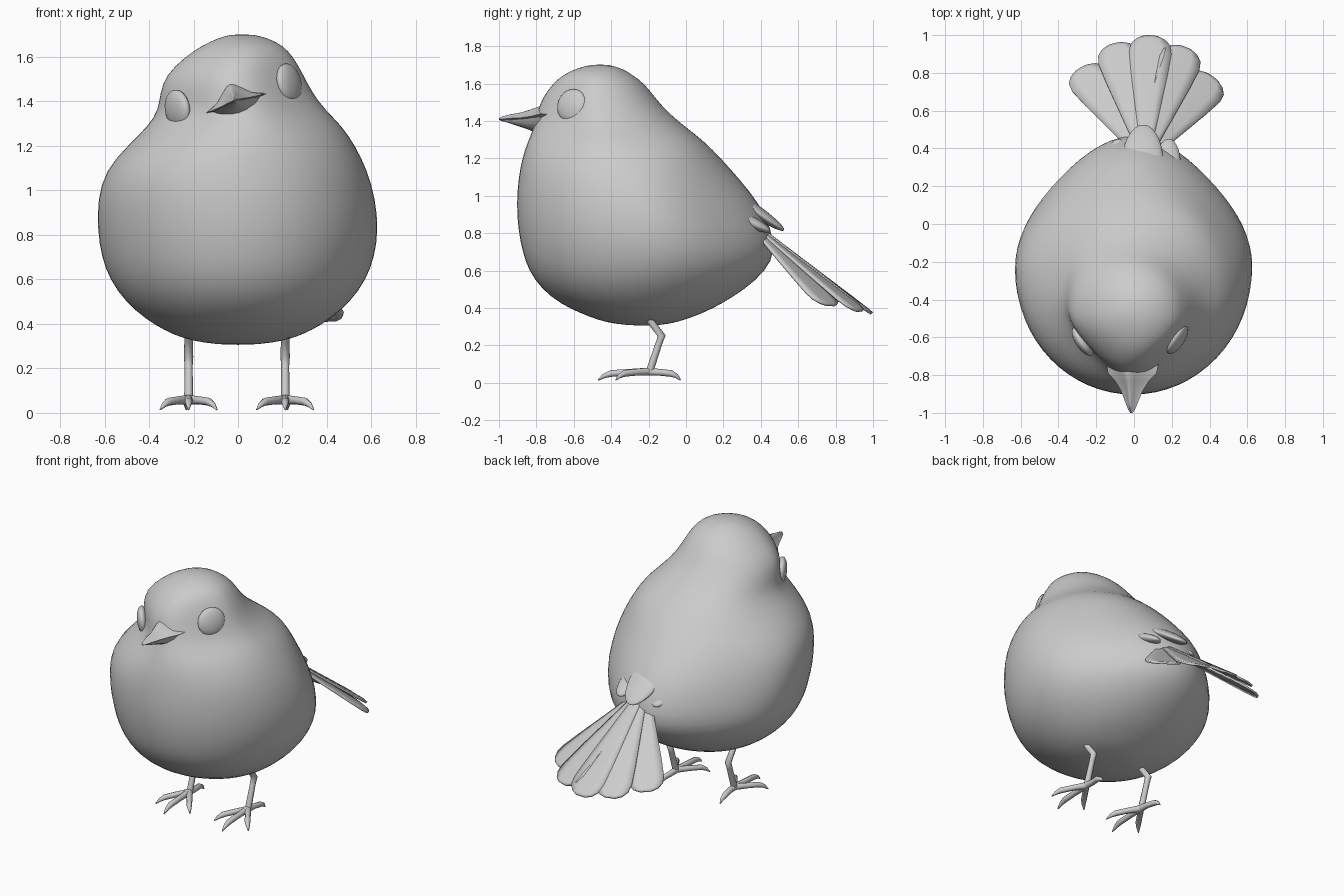
import bpy, math
from mathutils import Vector, Matrix

if "Cube" in bpy.data.objects:
    bpy.data.objects.remove(bpy.data.objects["Cube"])


def make(name, verts, faces, subsurf=0, angle=60):
    me = bpy.data.meshes.new(name)
    me.from_pydata([tuple(v) for v in verts], [], faces)
    ob = bpy.data.objects.new(name, me)
    bpy.context.collection.objects.link(ob)
    if subsurf:
        m = ob.modifiers.new("smooth", 'SUBSURF')
        m.levels = m.render_levels = subsurf
    smooth(ob, angle)
    return ob


def smooth(ob, angle):
    bpy.ops.object.select_all(action='DESELECT')
    ob.select_set(True)
    bpy.context.view_layer.objects.active = ob
    bpy.ops.object.shade_smooth_by_angle(angle=math.radians(angle))


def loft(name, rings, subsurf=0, angle=60):
    n = len(rings[0])
    faces = [(r * n + i, r * n + (i + 1) % n, (r + 1) * n + (i + 1) % n, (r + 1) * n + i)
             for r in range(len(rings) - 1) for i in range(n)]
    faces.append(tuple(reversed(range(n))))
    faces.append(tuple(range((len(rings) - 1) * n, len(rings) * n)))
    return make(name, [v for ring in rings for v in ring], faces, subsurf, angle)


def tube(name, pts, radii):
    cu = bpy.data.curves.new(name, 'CURVE')
    cu.dimensions = '3D'
    cu.bevel_depth = 1.0
    cu.bevel_resolution = 2
    cu.use_fill_caps = True
    sp = cu.splines.new('POLY')
    sp.points.add(len(pts) - 1)
    for p, co, r in zip(sp.points, pts, radii):
        p.co = (*co, 1)
        p.radius = r
    ob = bpy.data.objects.new(name, cu)
    bpy.context.collection.objects.link(ob)
    bpy.ops.object.select_all(action='DESELECT')
    ob.select_set(True)
    bpy.context.view_layer.objects.active = ob
    bpy.ops.object.convert(target='MESH')
    smooth(bpy.context.object, 60)


def ellipsoid(name, centre, axis, scale, up='Y'):
    bpy.ops.mesh.primitive_uv_sphere_add(segments=24, ring_count=14, radius=1)
    ob = bpy.context.object
    ob.name = name
    rot = Vector(axis).to_track_quat('Z', up).to_matrix().to_4x4()
    ob.matrix_world = Matrix.Translation(centre) @ rot @ Matrix.Diagonal((*scale, 1))
    smooth(ob, 180)


# Body and tilted head: z, left x, right x, front y, back y, front taper, back taper
levels = [
    (.306, -.05, .05, -.27, -.18, 0, 0), (.314, -.15, .15, -.38, -.09, 0, 0),
    (.335, -.25, .25, -.47, -.01, 0, 0), (.372, -.335, .335, -.565, .09, 0, 0),
    (.42, -.415, .415, -.67, .19, 0, 0), (.50, -.51, .51, -.775, .32, 0, .08),
    (.60, -.58, .58, -.845, .435, 0, .16), (.70, -.617, .617, -.878, .485, 0, .22),
    (.82, -.635, .635, -.902, .465, 0, .24), (.96, -.635, .622, -.91, .40, 0, .24),
    (1.09, -.60, .585, -.90, .29, 0, .15), (1.20, -.50, .53, -.88, .19, .05, .02),
    (1.29, -.405, .47, -.85, .10, .15, -.08), (1.36, -.36, .395, -.82, .01, .3, -.05),
    (1.44, -.352, .335, -.80, -.09, .3, 0), (1.52, -.325, .295, -.775, -.16, .3, 0),
    (1.60, -.24, .25, -.715, -.22, .2, 0), (1.65, -.165, .205, -.655, -.29, .1, 0),
    (1.685, -.09, .135, -.575, -.35, 0, 0), (1.702, -.03, .065, -.50, -.42, 0, 0)]
rings = []
for z, xl, xr, yf, yb, kf, kb in levels:
    ring = []
    for i in range(32):
        a = 2 * math.pi * i / 32
        s, c = math.sin(a), math.cos(a)
        k = kf if c > 0 else kb
        ring.append(((xl + xr) / 2 + (xr - xl) / 2 * s,
                     (yf + yb) / 2 - (yb - yf) / 2 * c * (1 - k + k * c ** 4), z))
    rings.append(ring)
loft("body", rings, subsurf=1, angle=180)

# Eyes
ellipsoid("right_eye", (.230, -.61, 1.482), (.82, -.52, .2), (.09, .09, .034))
ellipsoid("left_eye", (-.272, -.622, 1.365), (-.82, -.55, -.12), (.088, .088, .036))

# Beak, rolled with the head
roll = Matrix.Translation((-.01, 0, 1.395)) @ Matrix.Rotation(math.radians(-18), 4, 'Y')
upper = [(-1, 0), (-.6, .28), (-.28, .74), (-.12, .94), (0, 1), (.12, .94), (.28, .74), (.6, .28),
         (1, 0), (.5, -.12), (0, -.15), (-.5, -.12)]
lower = [(-1, 0), (0, .05), (1, 0), (.75, -.5), (.4, -.88), (0, -1), (-.4, -.88), (-.75, -.5)]


def beak(name, shape, stations):
    loft(name, [[roll @ Vector((u * w, y, z + v * h)) for u, v in shape]
                for y, w, h, z in stations], angle=50)


beak("upper_beak", upper, [(-.72, .15, .096, -.005), (-.79, .135, .088, -.003), (-.83, .095, .070, 0),
                           (-.88, .062, .050, .003), (-.94, .037, .034, .008), (-.985, .018, .02, .010),
                           (-1.0, .006, .006, .014)])
beak("lower_beak", lower, [(-.72, .125, .065, -.005), (-.79, .11, .055, -.004), (-.85, .065, .035, -.001),
                           (-.92, .03, .018, .004), (-.97, .01, .006, .008)])

# Tail feathers, fanned from one root
root = Vector((.06, .34, .865))
tips = [Vector(t) for t in [(-.28, .83, .44), (-.10, .955, .395), (.09, .992, .368), (.27, .935, .385), (.42, .78, .42)]]
outline = [(0, .025), (.2, .042), (.45, .07), (.7, .098), (.86, .112), (.93, .104), (.975, .075), (1, .035)]
for i, tip in enumerate(tips):
    d = tip - root
    side = tips[min(i + 1, 4)] - tips[max(i - 1, 0)]
    side = (side - d * (side.dot(d) / d.length_squared)).normalized()
    nrm = side.cross(d).normalized()
    base = root + nrm * (.008 - .006 * abs(i - 2))
    verts = [base + d * t + side * (w * u) + nrm * (.004 * (1 - u * u))
             for t, w in outline for u in (-1, -.5, 0, .5, 1)]
    faces = [(r * 5 + j, r * 5 + j + 1, r * 5 + j + 6, r * 5 + j + 5)
             for r in range(len(outline) - 1) for j in range(4)]
    ob = make(f"tail_feather_{i + 1}", verts, faces, angle=40)
    m = ob.modifiers.new("thickness", 'SOLIDIFY')
    m.thickness = .012

# Rump feathers emerging from the body over the tail root
for name, a, b, w in [("rump_feather_middle", (.04, .12, 1.09), (.05, .525, .815), .11),
                      ("rump_feather_left", (-.10, .15, .95), (-.08, .45, .81), .07),
                      ("rump_feather_right", (.17, .15, .95), (.185, .45, .81), .07)]:
    a, b = Vector(a), Vector(b)
    ellipsoid(name, (a + b) / 2, b - a, (w, .035, (b - a).length / 2))

# Legs and feet
for name, x, s in [("left", -.222, -1), ("right", .212, 1)]:
    tube(f"{name}_leg", [(x, -.22, .38), (x, -.19, .33), (x, -.13, .25), (x, -.145, .21), (x, -.195, .06)],
         [.02, .019, .021, .018, .02])
    toes = {"middle": [(0, -.2), (0, -.30), (0, -.40), (0, -.44), (0, -.47)],
            "outer": [(0, -.2), (.05, -.27), (.09, -.33), (.11, -.355), (.128, -.375)],
            "inner": [(0, -.2), (-.05, -.27), (-.09, -.33), (-.11, -.355), (-.128, -.375)],
            "rear": [(0, -.2), (0, -.14), (.01, -.08), (.01, -.05), (.01, -.03)]}
    for toe, path in toes.items():
        tube(f"{name}_{toe}_toe",
             [(x + s * px, py, pz) for (px, py), pz in zip(path, (.06, .056, .05, .036, .014))],
             [.021, .018, .018, .012, .003])
